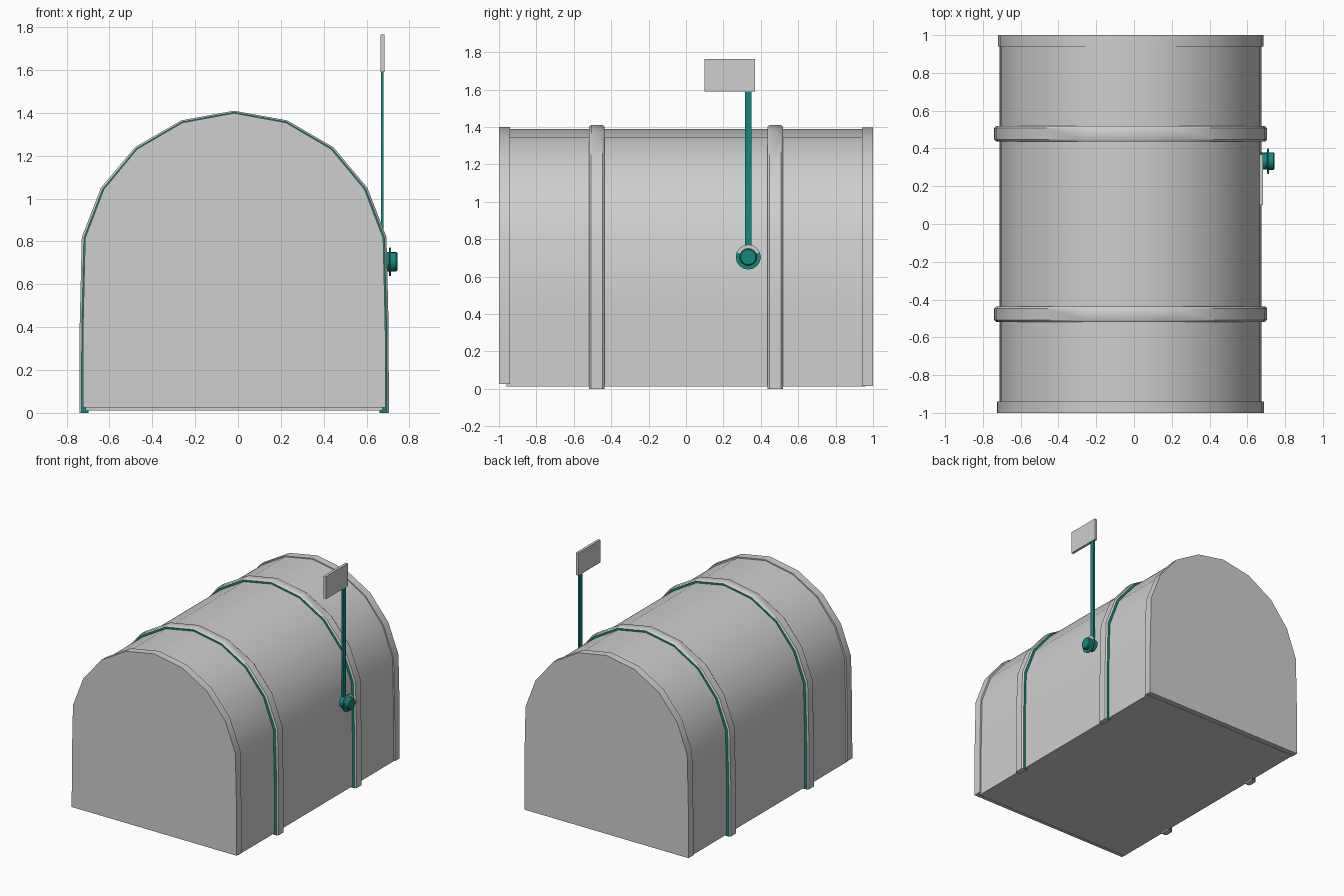
import bpy, bmesh, math
from mathutils import Vector

if "Cube" in bpy.data.objects:
    bpy.data.objects.remove(bpy.data.objects["Cube"])

CX = -0.018  # the shell sits slightly left because the knob sticks out right


def material(name, rgb):
    m = bpy.data.materials.new(name)
    m.diffuse_color = (*rgb, 1)
    m.use_nodes = True
    m.node_tree.nodes["Principled BSDF"].inputs["Base Color"].default_value = m.diffuse_color
    return m


GREY = material("light grey", (0.62, 0.62, 0.62))
TEAL = material("teal", (0.006, 0.25, 0.2))

# Half of the arched outline, from bottom to crown
HALF = [(0.722, 0.0), (0.721, 0.4), (0.711, 0.82), (0.622, 1.05),
        (0.463, 1.24), (0.247, 1.365), (0.0, 1.41)]


def arch(s, bottom):
    """Outline shrunk by s, running from right foot over the crown to left foot."""
    right = [(x * s, bottom if z == 0 else 0.4 + (z - 0.4) * (1 + s) / 2) for x, z in HALF]
    return [(CX + x, z) for x, z in right] + [(CX - x, z) for x, z in reversed(right[:-1])]


def finish(name, bm, mats, smooth=35):
    bmesh.ops.recalc_face_normals(bm, faces=bm.faces)
    me = bpy.data.meshes.new(name)
    bm.to_mesh(me)
    bm.free()
    ob = bpy.data.objects.new(name, me)
    bpy.context.collection.objects.link(ob)
    for m in mats:
        me.materials.append(m)
    if smooth:
        bpy.ops.object.select_all(action='DESELECT')
        ob.select_set(True)
        bpy.context.view_layer.objects.active = ob
        bpy.ops.object.shade_smooth_by_angle(angle=math.radians(smooth))
    return ob


def shell(name, y0, y1, s, bottom):
    """Solid arched block between two depths."""
    bm = bmesh.new()
    ends = [[bm.verts.new((x, y, z)) for x, z in arch(s, bottom)] for y in (y0, y1)]
    n = len(ends[0])
    for i in range(n):
        j = (i + 1) % n
        bm.faces.new((ends[0][i], ends[0][j], ends[1][j], ends[1][i]))
    for e in ends:
        bm.faces.new(e)
    return finish(name, bm, [GREY])


def band(name, yc):
    """Raised strap over the shell, chamfered, with teal side walls."""
    section = [(-0.041, 0.94), (-0.041, 0.986), (-0.03, 1.0),
               (0.03, 1.0), (0.041, 0.986), (0.041, 0.94)]
    bm = bmesh.new()
    rows = [[bm.verts.new((x, yc + dy, z)) for x, z in arch(s, 0.0)] for dy, s in section]
    m = len(rows)
    for k in range(m):
        a, b = rows[k], rows[(k + 1) % m]
        for i in range(len(a) - 1):
            f = bm.faces.new((a[i], a[i + 1], b[i + 1], b[i]))
            f.material_index = 1 if k in (0, 4) else 0
    for end in (0, -1):
        bm.faces.new([r[end] for r in rows])
    return finish(name, bm, [GREY, TEAL])


def box(name, lo, hi, mat):
    bm = bmesh.new()
    bmesh.ops.create_cube(bm, size=1)
    for v in bm.verts:
        v.co = Vector([(a + b) / 2 + c * (b - a) for a, b, c in zip(lo, hi, v.co)])
    return finish(name, bm, [mat], 0)


def knob(name, y, z, profile, sides=16):
    """Turned pivot along x; the top of the washer face is grey."""
    bm = bmesh.new()
    rings = [[bm.verts.new((x, y + r * math.cos(2 * math.pi * i / sides),
                            z + r * math.sin(2 * math.pi * i / sides)))
              for i in range(sides)] for x, r in profile]
    for a, b in zip(rings, rings[1:]):
        for i in range(sides):
            j = (i + 1) % sides
            bm.faces.new((a[i], a[j], b[j], b[i]))
    bm.faces.new(rings[0])
    bm.faces.new(rings[-1])
    bm.normal_update()
    for f in bm.faces:
        c = f.calc_center_median()
        if abs(f.normal.x) > 0.9 and 0.71 < c.x < 0.72 and c.z > z + 0.015:
            f.material_index = 1
    return finish(name, bm, [TEAL, GREY])


# Main shell with its door and back plate
shell("body", -0.96, 0.96, 0.96, 0.012)
shell("front_door", -1.0, -0.94, 0.978, 0.025)
shell("back_plate", 0.94, 1.0, 0.974, 0.015)

# Straps
band("front_band", -0.477)
band("rear_band", 0.477)

# Signal flag: pole, plate and pivot
box("flag_pole", (0.667, 0.316, 0.70), (0.68, 0.35, 1.60), TEAL)
box("flag_plate", (0.664, 0.10, 1.59), (0.684, 0.368, 1.765), GREY)
knob("flag_pivot", 0.333, 0.705,
     [(0.655, 0.045), (0.704, 0.045), (0.706, 0.067), (0.715, 0.067),
      (0.715, 0.046), (0.738, 0.046), (0.745, 0.040)])
